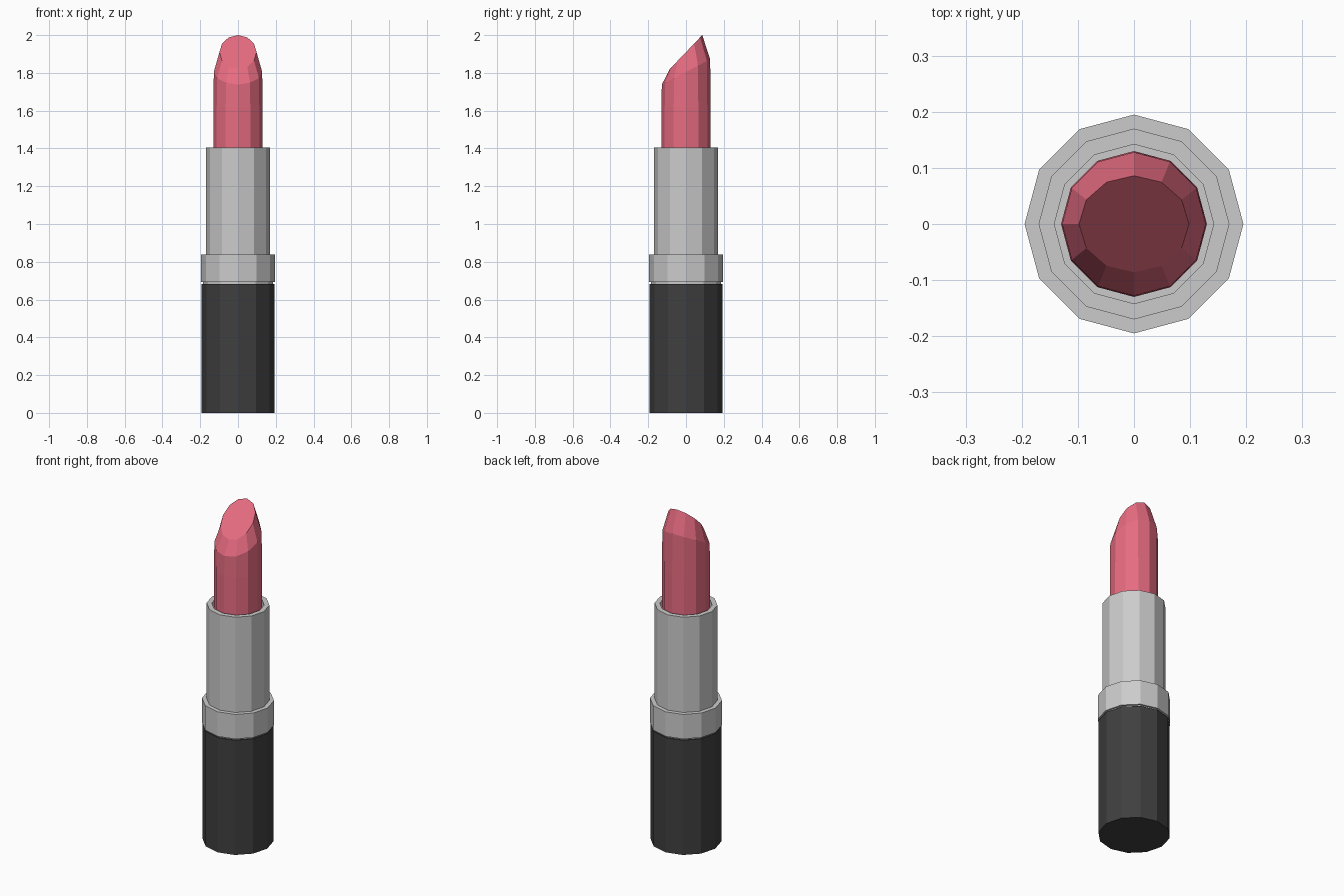
import bpy, bmesh
from math import cos, sin, tau

if "Cube" in bpy.data.objects:
    bpy.data.objects.remove(bpy.data.objects["Cube"])

SIDES = 12


def material(name, rgb):
    m = bpy.data.materials.new(name)
    m.diffuse_color = (*rgb, 1)
    m.use_nodes = True
    m.node_tree.nodes["Principled BSDF"].inputs["Base Color"].default_value = m.diffuse_color
    return m


def ring(rx, ry, z, slope=0.0):
    """Twelve-sided ring whose height rises by slope along y."""
    pts = []
    for i in range(SIDES):
        a = tau * i / SIDES
        x, y = rx * cos(a), ry * sin(a)
        pts.append((x, y, z + slope * y))
    return pts


def loft(name, rings, mat=None):
    """Skin a stack of rings, bottom to top, and cap both ends."""
    bm = bmesh.new()
    loops = [[bm.verts.new(p) for p in r] for r in rings]
    for lo, hi in zip(loops, loops[1:]):
        for i in range(SIDES):
            j = (i + 1) % SIDES
            bm.faces.new((lo[i], lo[j], hi[j], hi[i]))
    bm.faces.new(loops[0][::-1])
    bm.faces.new(loops[-1])
    bmesh.ops.recalc_face_normals(bm, faces=bm.faces[:])
    me = bpy.data.meshes.new(name)
    bm.to_mesh(me)
    bm.free()
    ob = bpy.data.objects.new(name, me)
    bpy.context.collection.objects.link(ob)
    if mat:
        me.materials.append(mat)
    return ob


def lathe(name, profile, mat=None):
    return loft(name, [ring(r, r, z) for r, z in profile], mat)


black = material("black", (0.05, 0.05, 0.05))
red = material("red", (0.8, 0.15, 0.22))

# Black base
lathe("base", [(0.192, 0), (0.192, 0.683)], black)

# Metal holder: neck, collar, then a hollow tube
lathe("holder", [(0.184, 0.66), (0.184, 0.692), (0.195, 0.692), (0.195, 0.838),
                 (0.17, 0.838), (0.17, 1.405), (0.142, 1.405), (0.142, 0.9)])

# Lipstick bullet with a slanted, chamfered tip
loft("lipstick", [ring(0.13, 0.13, 0.9),
                  ring(0.13, 0.13, 1.62),
                  ring(0.128, 0.128, 1.805, 0.52),
                  ring(0.098, 0.086, 1.91, 1.047)], red)
